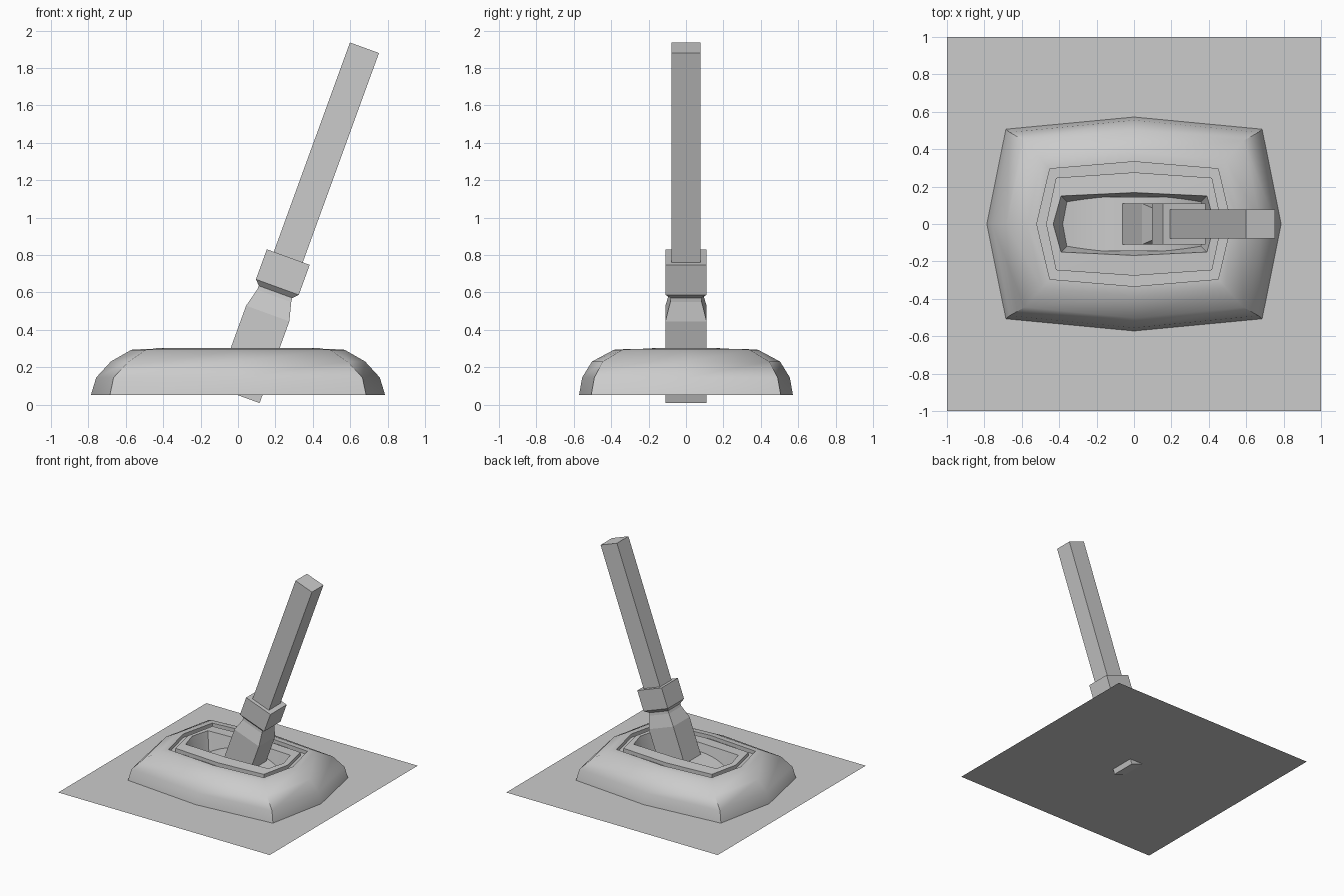
import bpy, bmesh, math
from mathutils import Matrix

if "Cube" in bpy.data.objects:
    bpy.data.objects.remove(bpy.data.objects["Cube"])


def finish(name, bm, matrix=None, smooth=None):
    if matrix:
        bm.transform(matrix)
    me = bpy.data.meshes.new(name)
    bm.to_mesh(me)
    bm.free()
    ob = bpy.data.objects.new(name, me)
    bpy.context.collection.objects.link(ob)
    if smooth:
        bpy.context.view_layer.objects.active = ob
        ob.select_set(True)
        bpy.ops.object.shade_smooth_by_angle(angle=math.radians(smooth))
        ob.select_set(False)
    return ob


def loft(bm, loops, cap_start=False, cap_end=False):
    rings = [[bm.verts.new(p) for p in loop] for loop in loops]
    for a, b in zip(rings, rings[1:]):
        n = len(a)
        for i in range(n):
            j = (i + 1) % n
            bm.faces.new((a[i], a[j], b[j], b[i]))
    if cap_start:
        bm.faces.new(rings[0][::-1])
    if cap_end:
        bm.faces.new(rings[-1])


def octagon(end_x, corner_x, corner_y, side_y, z):
    return [(end_x, 0, z), (corner_x, corner_y, z), (0, side_y, z), (-corner_x, corner_y, z),
            (-end_x, 0, z), (-corner_x, -corner_y, z), (0, -side_y, z), (corner_x, -corner_y, z)]


def rect(hx, hy, z):
    return [(hx, hy, z), (-hx, hy, z), (-hx, -hy, z), (hx, -hy, z)]


PIVOT_Z = 0.05

# Thin mounting surface
bm = bmesh.new()
bm.faces.new([bm.verts.new(p) for p in rect(1, 1, PIVOT_Z)])
finish("mounting_plate", bm)

# Domed housing: outer shell, shallow groove, raised lip and slot walls
bm = bmesh.new()
loft(bm, [octagon(*r) for r in (
    (0.787, 0.685, 0.507, 0.572, 0.05),
    (0.758, 0.665, 0.490, 0.555, 0.145),
    (0.680, 0.585, 0.445, 0.503, 0.23),
    (0.570, 0.492, 0.342, 0.385, 0.293),
    (0.520, 0.450, 0.295, 0.333, 0.296),
    (0.520, 0.450, 0.295, 0.333, 0.265),
    (0.470, 0.417, 0.247, 0.276, 0.265),
    (0.470, 0.417, 0.247, 0.276, 0.296),
    (0.432, 0.390, 0.150, 0.168, 0.302),
    (0.380, 0.355, 0.115, 0.133, 0.12))])
finish("housing", bm, smooth=48)

# Curved slot floor, an arc about the lever's hinge
bm = bmesh.new()
R, TOP, N = 0.69, 0.24, 12
prev = None
for i in range(N + 1):
    x = -0.39 + 0.78 * i / N
    z = TOP - R + math.sqrt(R * R - x * x)
    pair = [bm.verts.new((x, y, z)) for y in (-0.145, 0.145)]
    if prev:
        bm.faces.new((prev[0], pair[0], pair[1], prev[1]))
    prev = pair
finish("slot_floor", bm, smooth=30)

# Tilted lever: foot with tapered neck, flared collar and long handle
tilt = Matrix.Translation((0, 0, PIVOT_Z)) @ Matrix.Rotation(math.radians(20), 4, 'Y')
bm = bmesh.new()
loft(bm, [rect(*r) for r in (
    (0.123, 0.11, 0.0),
    (0.123, 0.11, 0.465),
    (0.097, 0.084, 0.565),
    (0.095, 0.082, 0.588),
    (0.122, 0.11, 0.615),
    (0.122, 0.11, 0.786),
    (0.0825, 0.0775, 0.786),
    (0.0825, 0.0775, 1.977))], True, True)
finish("lever", bm, tilt)
